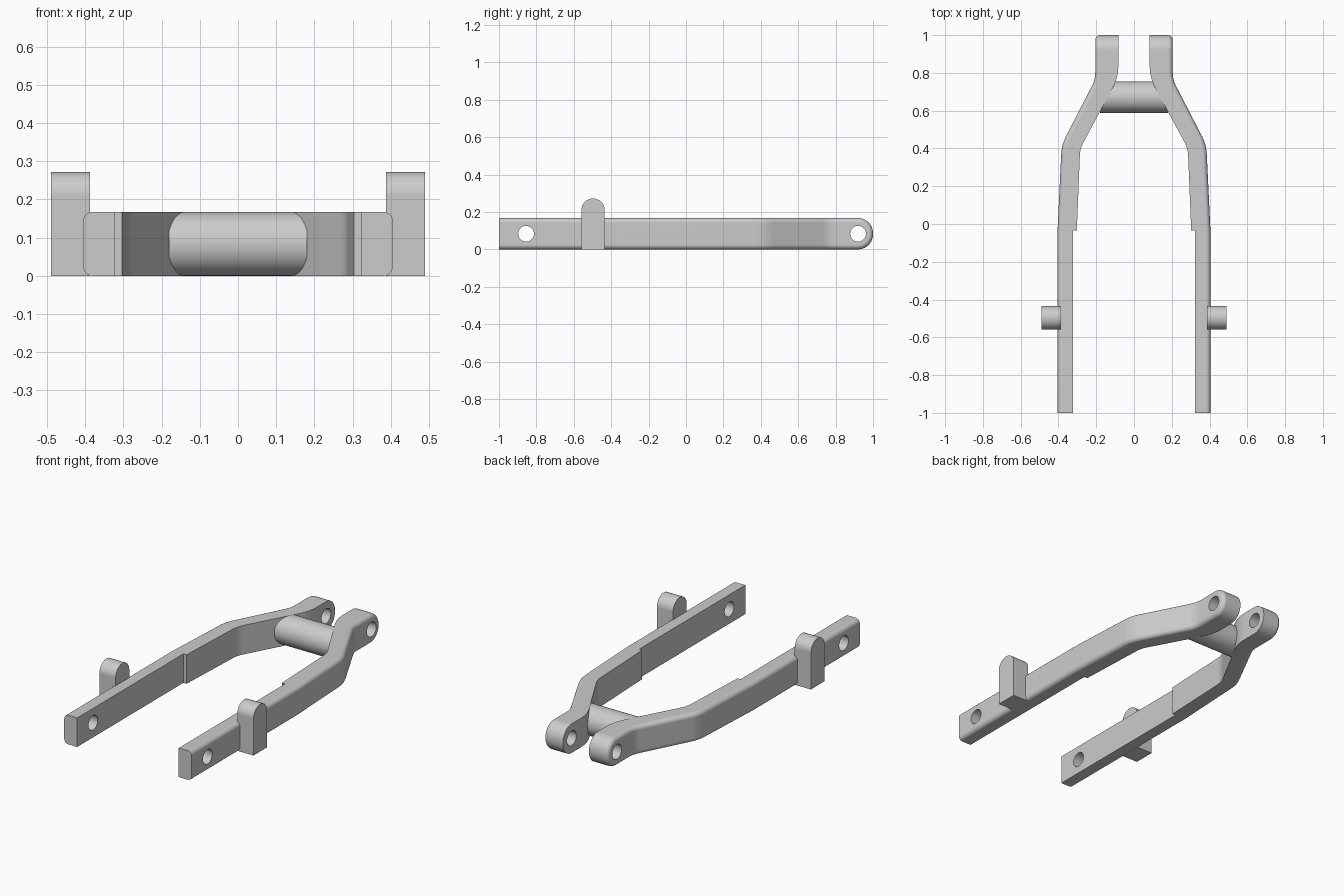
import bpy
import bmesh
import math
from mathutils import Vector, Matrix

HEIGHT = 0.167
MID = HEIGHT / 2
GREY = (0.604, 0.604, 0.604, 1)

cube = bpy.data.objects.get("Cube")
if cube:
    bpy.data.objects.remove(cube, do_unlink=True)

metal = bpy.data.materials.new("plain grey metal")
metal.use_nodes = True
metal.diffuse_color = GREY
metal.node_tree.nodes["Principled BSDF"].inputs["Base Color"].default_value = GREY


def make_object(name, bm):
    bmesh.ops.recalc_face_normals(bm, faces=bm.faces)
    mesh = bpy.data.meshes.new(name)
    bm.to_mesh(mesh)
    bm.free()
    mesh.materials.append(metal)
    obj = bpy.data.objects.new(name, mesh)
    bpy.context.collection.objects.link(obj)
    return obj


def activate(obj):
    bpy.ops.object.select_all(action="DESELECT")
    obj.select_set(True)
    bpy.context.view_layer.objects.active = obj


def smooth(obj):
    activate(obj)
    bpy.ops.object.shade_smooth_by_angle(angle=math.radians(35))
    obj.modifiers.new("even shading", "WEIGHTED_NORMAL").keep_sharp = True


def fillet(corners, steps=6):
    """Round each (x, y, radius) corner of a closed outline."""
    points = []
    for i, (x, y, radius) in enumerate(corners):
        p = Vector((x, y))
        if not radius:
            points.append(p)
            continue
        a = (Vector(corners[i - 1][:2]) - p).normalized()
        b = (Vector(corners[(i + 1) % len(corners)][:2]) - p).normalized()
        half = a.angle(b) / 2
        reach = radius / math.tan(half)
        centre = p + (a + b).normalized() * radius / math.sin(half)
        start, end = p + a * reach - centre, p + b * reach - centre
        for k in range(steps + 1):
            points.append(centre + start.lerp(end, k / steps).normalized() * radius)
    return points


def extrude(points, offset):
    """Solid from a flat outline of 3D points."""
    bm = bmesh.new()
    face = bm.faces.new([bm.verts.new(p) for p in points])
    moved = bmesh.ops.extrude_face_region(bm, geom=[face])["geom"]
    verts = [g for g in moved if isinstance(g, bmesh.types.BMVert)]
    bmesh.ops.translate(bm, verts=verts, vec=offset)
    # Extruding a lone face keeps it as the base cap
    bmesh.ops.recalc_face_normals(bm, faces=bm.faces)
    return bm


def cylinder_x(name, radius, length, centre):
    bm = bmesh.new()
    bmesh.ops.create_cone(bm, cap_ends=True, segments=48, radius1=radius, radius2=radius,
                          depth=length,
                          matrix=Matrix.Translation(centre) @ Matrix.Rotation(math.pi / 2, 4, "Y"))
    return make_object(name, bm)


def drill(obj, y, x):
    cutter = cylinder_x("hole_cutter", 0.042, 0.4, (x, y, MID))
    cutter.hide_render = True
    mod = obj.modifiers.new("hole", "BOOLEAN")
    mod.operation = "DIFFERENCE"
    mod.solver = "EXACT"
    mod.object = cutter
    activate(obj)
    bpy.ops.object.modifier_apply(modifier=mod.name)
    bpy.data.objects.remove(cutter, do_unlink=True)


# Plan of one arm: outer wall to the rear, then inner wall back to the front
ARM = [(0.405, -1, 0), (0.405, -0.04, 0), (0.383, 0.42, 0.22), (0.205, 0.765, 0.15),
       (0.205, 1, 0), (0.083, 1, 0), (0.083, 0.775, 0.25), (0.285, 0.4, 0.15),
       (0.303, -0.035, 0), (0.323, -0.035, 0), (0.323, -1, 0)]


def make_arm(name, side):
    outline = [Vector((p.x * side, p.y, 0)) for p in fillet(ARM)]
    bm = extrude(outline, (0, 0, HEIGHT))
    # Round rear end
    rear = [e for e in bm.edges
            if all(v.co.y > 0.999 for v in e.verts) and abs(e.verts[0].co.z - e.verts[1].co.z) < 0.001]
    bmesh.ops.bevel(bm, geom=rear, offset=0.08, segments=10, profile=0.5, affect="EDGES")
    bm.normal_update()
    # Softened rim of the outer wall
    rim = [e for e in bm.edges
           if sum(f.normal.x * side > 0.5 for f in e.link_faces) == 1
           and not all(v.co.y < -0.999 for v in e.verts)]
    bmesh.ops.bevel(bm, geom=rim, offset=0.024, segments=5, profile=0.5, affect="EDGES")
    arm = make_object(name, bm)
    # Pivot hole and axle hole
    drill(arm, 0.92, 0.15 * side)
    drill(arm, -0.855, 0.37 * side)
    smooth(arm)


def make_lug(name, side):
    y, radius, top = -0.497, 0.0625, 0.272
    inner = 0.387 * side
    points = [Vector((inner, y - radius, 0)), Vector((inner, y + radius, 0))]
    for k in range(17):
        a = math.pi * k / 16
        points.append(Vector((inner, y + radius * math.cos(a), top - radius + radius * math.sin(a))))
    smooth(make_object(name, extrude(points, (0.103 * side, 0, 0))))


for label, side in (("left", 1), ("right", -1)):
    make_arm(label + "_arm", side)
    make_lug(label + "_lug", side)

# Tube joining the arms
smooth(cylinder_x("cross_tube", MID, 0.36, (0, 0.671, MID)))
